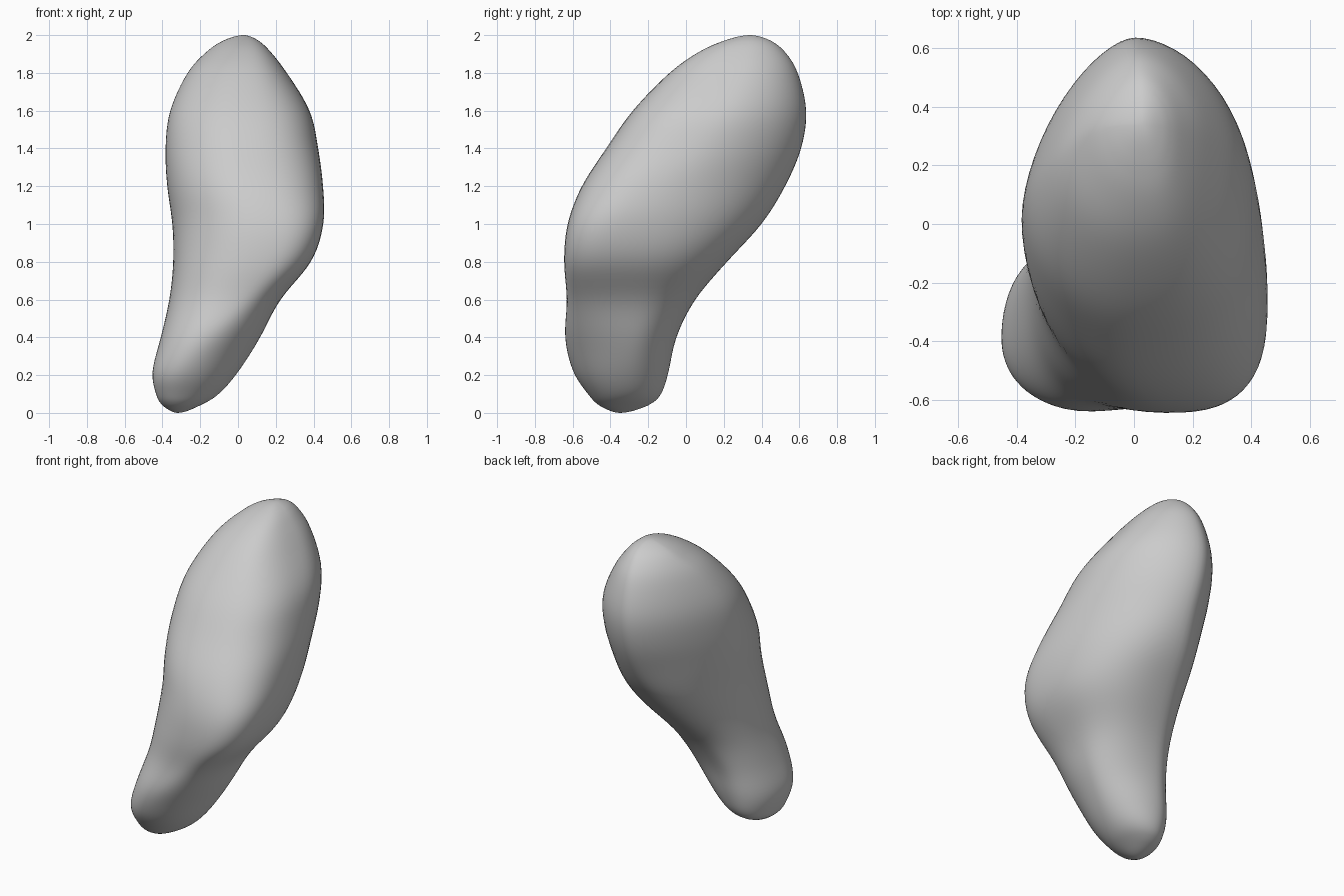
import bpy, bmesh, math

if "Cube" in bpy.data.objects:
    bpy.data.objects.remove(bpy.data.objects["Cube"])

# Horizontal sections: z, x min, x max, y min, y max,
# x of frontmost point, x of rearmost point, y of leftmost point, y of rightmost point
ROWS = [
    (0.00, -.32, -.32, -.35, -.35, -.32, -.32, -.35, -.35),
    (0.04, -.40, -.20, -.46, -.20, -.31, -.30, -.36, -.33),
    (0.10, -.435, -.10, -.52, -.13, -.30, -.28, -.38, -.31),
    (0.22, -.455, .005, -.60, -.09, -.27, -.26, -.39, -.30),
    (0.40, -.41, .12, -.643, -.05, -.17, -.22, -.34, -.28),
    (0.60, -.365, .225, -.632, .05, -.01, -.14, -.25, -.28),
    (0.80, -.345, .39, -.648, .22, .11, -.07, -.18, -.31),
    (1.00, -.35, .455, -.63, .405, .12, -.03, -.09, -.30),
    (1.20, -.378, .453, -.555, .53, .06, .00, -.02, -.15),
    (1.40, -.387, .427, -.425, .615, .02, .00, .03, .03),
    (1.60, -.363, .383, -.285, .642, .01, .00, .10, .16),
    (1.80, -.27, .26, -.09, .595, .02, .01, .21, .28),
    (1.91, -.17, .175, .065, .527, .03, .02, .30, .31),
    (1.97, -.08, .11, .20, .45, .03, .03, .33, .33),
    (2.00, .03, .03, .34, .34, .03, .03, .34, .34),
]
SEG, STEPS = 64, 6


def mirrored(pole, row):
    # ghost section past the pole, so the cap closes with a flat tangent
    z, x0, x1, y0, y1, xf, xb, yl, yr = row
    px, py = pole[1], pole[3]
    return (z, 2*px-x0, 2*px-x1, 2*py-y0, 2*py-y1, 2*px-xf, 2*px-xb, 2*py-yl, 2*py-yr)


def spline(a, b, c, d, t):
    return 0.5*(2*b + (c-a)*t + (2*a-5*b+4*c-d)*t*t + (3*b-a-3*c+d)*t**3)


def blend(z, *stops):
    # smooth steps between (height, value) stops
    if z <= stops[0][0]:
        return stops[0][1]
    for (a, p), (b, q) in zip(stops, stops[1:]):
        if z <= b:
            t = (z-a)/(b-a)
            return p + (q-p)*t*t*(3-2*t)
    return stops[-1][1]


def outline(row):
    # four superelliptic quadrants joined at the extreme points
    z, x0, x1, y0, y1, xf, xb, yl, yr = row
    front_right = blend(z, (.1, 2.0), (.3, 1.9), (.85, 2.9), (1.4, 2.6))
    front_left = blend(z, (.3, 2.1), (.7, 2.3), (1.1, 2.05))
    back_left = blend(z, (.6, 2.1), (1.3, 1.55))
    back_right = blend(z, (.3, 2.0), (.7, 2.4), (1.3, 1.85))
    pts = []
    for i in range(SEG):
        a = 2*math.pi*i/SEG
        c, s = math.cos(a), math.sin(a)
        if s < 0:
            n = front_right if c > 0 else front_left
        else:
            n = back_right if c > 0 else back_left
        cu, sv = abs(c)**(2/n), abs(s)**(2/n)
        xc, yc = (xf if s < 0 else xb), (yr if c > 0 else yl)
        x = xc + ((x1 if c > 0 else x0) - xc)*cu
        y = yc + ((y1 if s > 0 else y0) - yc)*sv
        pts.append((x, y, z))
    return pts


rows = [mirrored(ROWS[0], ROWS[1])] + ROWS + [mirrored(ROWS[-1], ROWS[-2])]
sections = []
for k in range(1, len(rows)-2):
    for j in range(STEPS):
        sections.append([spline(*q, j/STEPS) for q in zip(*rows[k-1:k+3])])
sections = sections[1:]

# Loft the sections and close both ends
bm = bmesh.new()
rings = [[bm.verts.new(p) for p in outline(r)] for r in sections]
for lo, hi in zip(rings, rings[1:]):
    for i in range(SEG):
        j = (i+1) % SEG
        bm.faces.new((lo[i], lo[j], hi[j], hi[i]))
for ring, pole in ((rings[0], ROWS[0]), (rings[-1], ROWS[-1])):
    tip = bm.verts.new((pole[1], pole[3], pole[0]))
    for i in range(SEG):
        bm.faces.new((ring[i], ring[(i+1) % SEG], tip))

# Relax slightly to soften the seams between quadrants
for _ in range(6):
    bmesh.ops.smooth_vert(bm, verts=[v for r in rings[6:-6] for v in r], factor=0.5,
                          use_axis_x=True, use_axis_y=True, use_axis_z=True)
bmesh.ops.recalc_face_normals(bm, faces=bm.faces)
for f in bm.faces:
    f.smooth = True
mesh = bpy.data.meshes.new("smooth_stone")
bm.to_mesh(mesh)
bm.free()
bpy.context.collection.objects.link(bpy.data.objects.new("smooth_stone", mesh))
